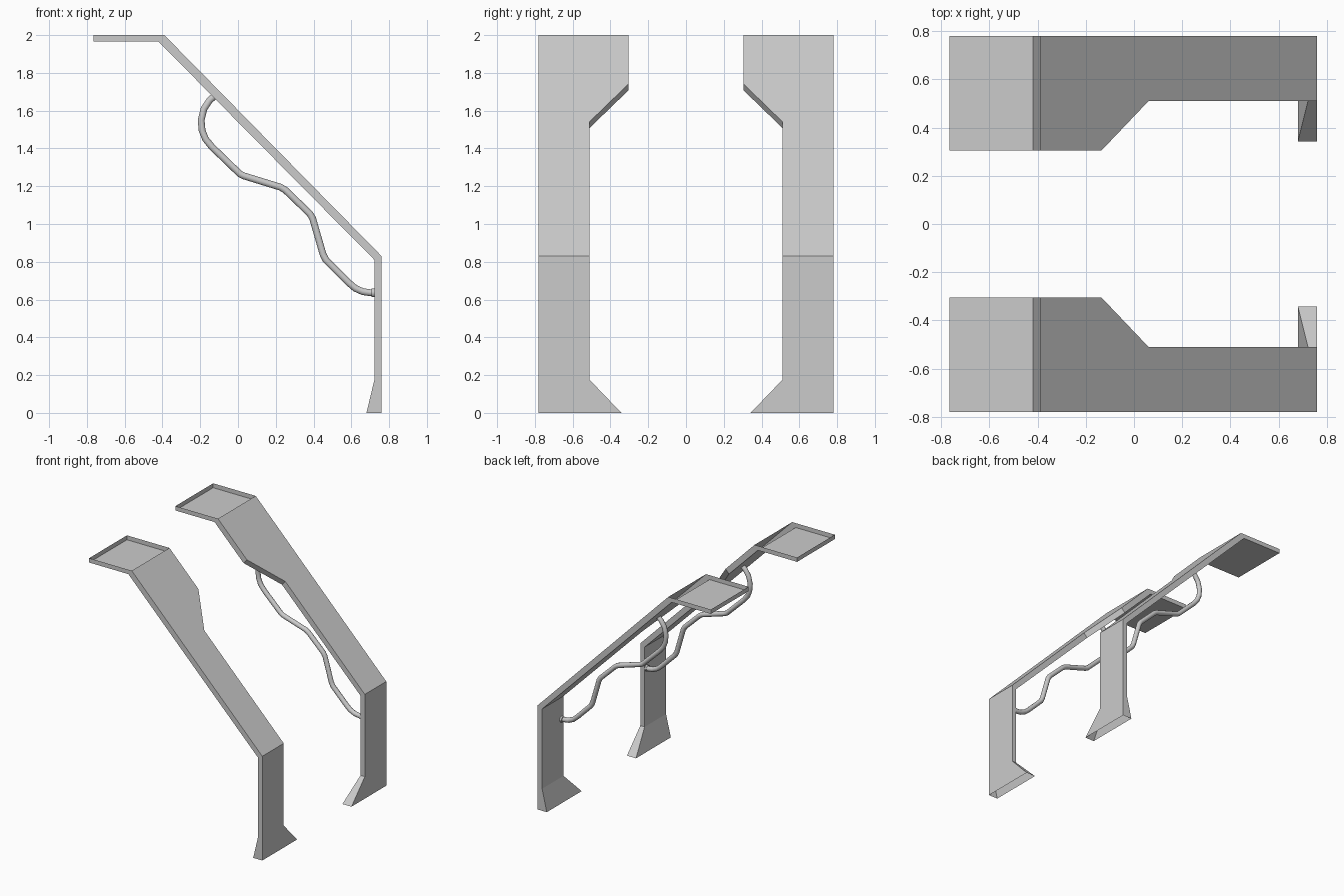
import bpy, bmesh

if "Cube" in bpy.data.objects:
    bpy.data.objects.remove(bpy.data.objects["Cube"])

# Stations along the bent panel: outer (x, z), inner (x, z), y of inboard edge
STATIONS = [
    ((-0.765, 2.0), (-0.765, 1.965), 0.305),
    ((-0.39, 2.0), (-0.42, 1.965), 0.305),
    ((-0.135, 1.741), (-0.165, 1.707), 0.305),
    ((0.06, 1.542), (0.03, 1.509), 0.51),
    ((0.76, 0.83), (0.722, 0.81), 0.51),
    ((0.76, 0.175), (0.722, 0.175), 0.51),
    ((0.76, 0.0), (0.68, 0.0), 0.342),
]
Y_OUT = 0.78

# Handrail centre line (x, z)
RAIL = [(-0.115, 1.685), (-0.15, 1.655), (-0.18, 1.61), (-0.195, 1.55),
        (-0.19, 1.495), (-0.172, 1.45), (-0.14, 1.41), (0.01, 1.265),
        (0.03, 1.255), (0.225, 1.195), (0.25, 1.18), (0.38, 1.055),
        (0.395, 1.03), (0.45, 0.84), (0.465, 0.81), (0.585, 0.69),
        (0.62, 0.66), (0.66, 0.642), (0.70, 0.636), (0.73, 0.636)]
RAIL_Y = 0.53


def add_mesh(name, bm):
    bmesh.ops.recalc_face_normals(bm, faces=bm.faces)
    me = bpy.data.meshes.new(name)
    bm.to_mesh(me)
    bm.free()
    ob = bpy.data.objects.new(name, me)
    bpy.context.collection.objects.link(ob)
    return ob


def panel(name, s):
    bm = bmesh.new()
    rings = []
    for (ox, oz), (ix, iz), y in STATIONS:
        rings.append([bm.verts.new(p) for p in (
            (ox, s * Y_OUT, oz), (ox, s * y, oz), (ix, s * y, iz), (ix, s * Y_OUT, iz))])
    for i, (a, b) in enumerate(zip(rings, rings[1:])):
        for k in range(4):
            if i == 0 and k == 0:
                continue  # top tray is open upwards
            n = (k + 1) % 4
            bm.faces.new((a[k], a[n], b[n], b[k]))
    bm.faces.new(rings[0])  # tray end wall; the foot stays open
    return add_mesh(name, bm)


def tube(name, pts, y, radius):
    cu = bpy.data.curves.new(name, 'CURVE')
    cu.dimensions = '3D'
    cu.bevel_depth = radius
    cu.bevel_resolution = 3
    cu.use_fill_caps = True
    sp = cu.splines.new('POLY')
    sp.points.add(len(pts) - 1)
    for p, (x, z) in zip(sp.points, pts):
        p.co = (x, y, z, 1)
    sp.use_smooth = True
    ob = bpy.data.objects.new(name, cu)
    bpy.context.collection.objects.link(ob)
    return ob


# Mirrored pair of panels, handrails and mounting collars
for side, s in (("left", 1), ("right", -1)):
    panel(f"pillar_panel_{side}", s)
    tube(f"handrail_{side}", RAIL, s * RAIL_Y, 0.019)
    tube(f"rail_collar_{side}", [(0.708, 0.636), (0.725, 0.636)], s * (RAIL_Y + 0.005), 0.025)
